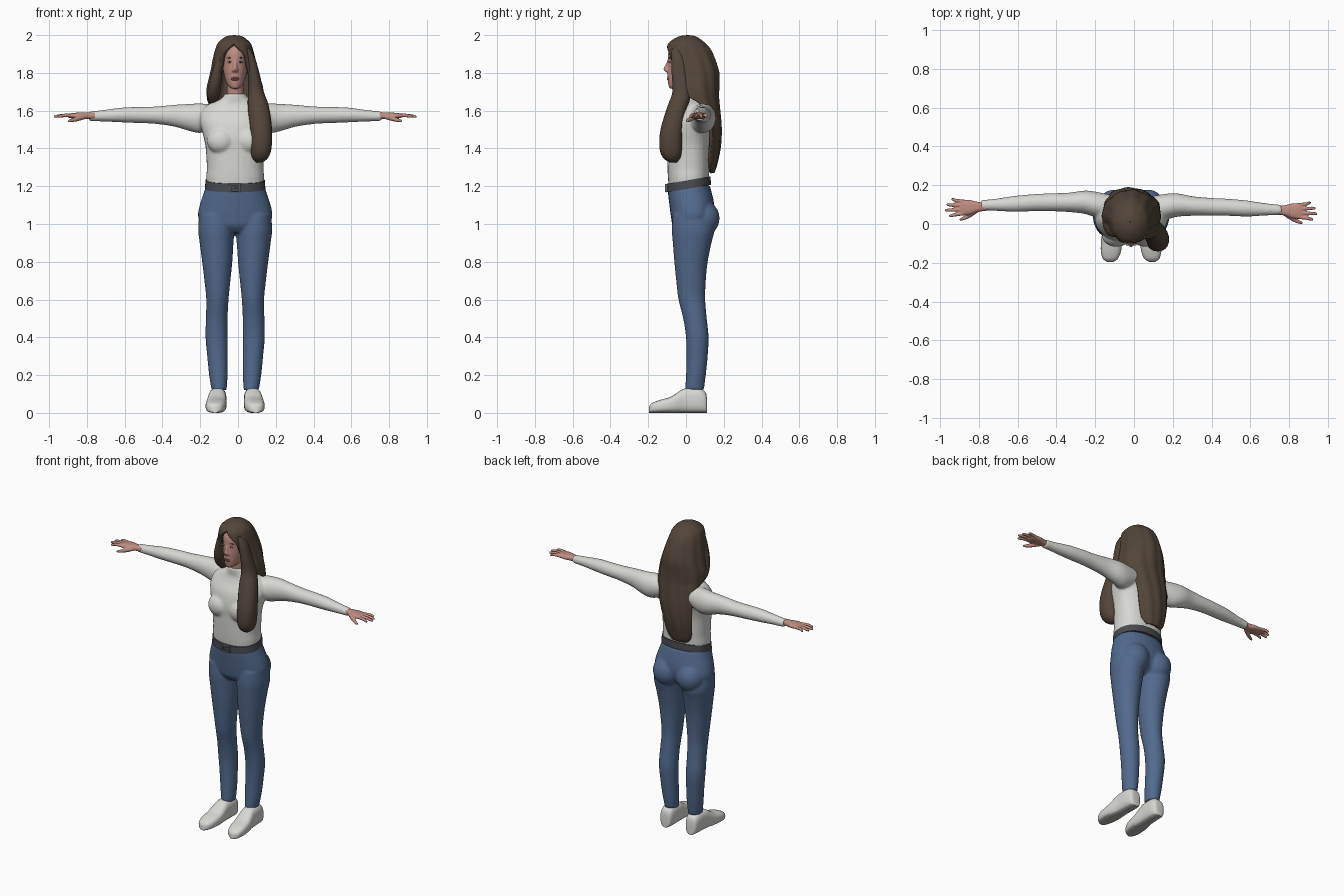
import bpy, bmesh, math
from mathutils import Matrix, Vector

cube = bpy.data.objects.get("Cube")
if cube:
    bpy.data.objects.remove(cube, do_unlink=True)

MID = -0.015          # body centre line
SIDES = (-1, 1)       # right, left


def material(name, r, g, b):
    m = bpy.data.materials.new(name)
    m.use_nodes = True
    m.diffuse_color = (r, g, b, 1)
    node = next(n for n in m.node_tree.nodes if n.type == 'BSDF_PRINCIPLED')
    node.inputs["Base Color"].default_value = (r, g, b, 1)
    node.inputs["Roughness"].default_value = 0.8
    return m


skin = material("skin", .52, .27, .22)
lip = material("lip rose", .36, .13, .12)
eye_white = material("eye white", .5, .42, .38)
dark_brown = material("dark brown", .04, .025, .018)
hair_brown = material("hair brown", .085, .06, .042)
knit = material("off white", .68, .68, .65)
denim = material("denim blue", .085, .145, .27)
leather = material("belt grey", .065, .07, .08)
steel = material("buckle grey", .2, .2, .21)
rubber = material("sole grey", .42, .42, .4)


def spline(rows, steps=4):
    """Smoothly resample a list of number tuples."""
    out = []
    last = len(rows) - 1
    for i in range(last):
        a, b, c, d = (Vector(rows[min(max(j, 0), last)]) for j in range(i - 1, i + 3))
        for k in range(steps):
            t = k / steps
            out.append(b + ((c - a) * t + (2 * a - 5 * b + 4 * c - d) * t ** 2
                            + (3 * (b - c) + d - a) * t ** 3) / 2)
    return out + [Vector(rows[last])]


def loft(bm, rows, axis='z', power=2, sides=28):
    """Skin rows of (position, centre a, centre b, radius a, radius b) along an axis."""
    rings = []
    for t, ca, cb, ra, rb in spline(rows):
        ring = []
        for i in range(sides):
            ang = math.tau * i / sides
            c, s = math.cos(ang), math.sin(ang)
            a = ca + ra * math.copysign(abs(c) ** (2 / power), c)
            b = cb + rb * math.copysign(abs(s) ** (2 / power), s)
            ring.append(bm.verts.new({'x': (t, a, b), 'y': (a, t, b), 'z': (a, b, t)}[axis]))
        rings.append(ring)
    for lo, hi in zip(rings, rings[1:]):
        for i in range(sides):
            j = (i + 1) % sides
            bm.faces.new((lo[i], lo[j], hi[j], hi[i]))
    bm.faces.new(rings[0])
    bm.faces.new(rings[-1])


def body(rows):
    """Rows of (height, half width, front, back) on the centre line."""
    return [(z, MID, (f + b) / 2, w, (b - f) / 2) for z, w, f, b in rows]


def ball(bm, centre, radii):
    bmesh.ops.create_uvsphere(bm, u_segments=20, v_segments=12, radius=1,
                              matrix=Matrix.LocRotScale(Vector(centre), None, Vector(radii)))


def box(bm, centre, size):
    bmesh.ops.create_cube(bm, size=1, matrix=Matrix.LocRotScale(Vector(centre), None, Vector(size)))


def finish(bm, name, mats, voxel=0, relax=3):
    """Make the object; a voxel size fuses its overlapping volumes."""
    bmesh.ops.recalc_face_normals(bm, faces=bm.faces)
    mesh = bpy.data.meshes.new(name)
    bm.to_mesh(mesh)
    bm.free()
    ob = bpy.data.objects.new(name, mesh)
    bpy.context.collection.objects.link(ob)
    for m in mats:
        mesh.materials.append(m)
    if voxel:
        fuse = ob.modifiers.new("fuse", 'REMESH')
        fuse.mode = 'VOXEL'
        fuse.voxel_size = voxel
        fuse.use_smooth_shade = True
        soft = ob.modifiers.new("relax", 'SMOOTH')
        soft.iterations = relax
    else:
        bpy.ops.object.select_all(action='DESELECT')
        ob.select_set(True)
        bpy.context.view_layer.objects.active = ob
        bpy.ops.object.shade_smooth_by_angle(angle=math.radians(40))
    return ob


# Jeans: pelvis, seat and legs
bm = bmesh.new()
loft(bm, body([(.955, .1, -.04, .08), (.99, .17, -.07, .13), (1.04, .197, -.08, .15),
               (1.1, .188, -.088, .15), (1.16, .168, -.095, .138), (1.205, .154, -.097, .126)]), power=2.2)
leg = [(.12, .045, .125, -.005, .095), (.2, .04, .138, 0, .105), (.3, .04, .148, .003, .115),
       (.4, .04, .157, 0, .12), (.5, .04, .155, -.015, .11), (.6, .035, .153, -.04, .102),
       (.7, .025, .163, -.052, .105), (.8, .015, .175, -.062, .115), (.9, .009, .188, -.07, .135),
       (.97, .006, .196, -.075, .15), (1.05, .02, .19, -.07, .13)]
for s in SIDES:
    loft(bm, [(z, MID + s * (i + o) / 2, (f + b) / 2, (o - i) / 2, (b - f) / 2) for z, i, o, f, b in leg])
    ball(bm, (MID + s * .085, .09, 1.03), (.09, .088, .095))
finish(bm, "jeans", [denim], .008, 4)

# Sweater: trunk, bust and sleeves
bm = bmesh.new()
loft(bm, body([(1.2, .15, -.092, .12), (1.25, .153, -.096, .122), (1.3, .15, -.098, .124),
               (1.4, .156, -.1, .125), (1.45, .165, -.102, .13), (1.5, .178, -.095, .14),
               (1.55, .188, -.08, .15), (1.6, .178, -.05, .15), (1.635, .14, -.035, .138),
               (1.66, .08, -.035, .105), (1.69, .054, -.036, .075)]), power=2.3)
sleeve = [(.1, .085, 1.57, .06, .06), (.18, .095, 1.56, .066, .078), (.24, .105, 1.564, .06, .072),
          (.32, .102, 1.573, .05, .058), (.42, .1, 1.576, .046, .046), (.5, .098, 1.577, .044, .043),
          (.6, .092, 1.577, .041, .039), (.7, .087, 1.573, .031, .03), (.775, .085, 1.57, .026, .025)]
for s in SIDES:
    loft(bm, [(MID + s * d, y - s * .012 * min(1, d / .4), z, ry, rz) for d, y, z, ry, rz in sleeve], 'x')
    ball(bm, (MID + s * .075, -.062, 1.44), (.075, .056, .07))
finish(bm, "sweater", [knit], .008)

# Belt, dipping toward the front, with its buckle
bm = bmesh.new()
loft(bm, body([(1.185, .16, -.102, .132), (1.23, .157, -.102, .13)]), power=2.2, sides=48)
for v in bm.verts:
    v.co.z += .17 * v.co.y
finish(bm, "belt", [leather])
bm = bmesh.new()
for s in SIDES:
    box(bm, (MID + s * .023, -.104, 1.19), (.008, .014, .042))
    box(bm, (MID, -.104, 1.19 + s * .018), (.05, .014, .007))
box(bm, (MID + .01, -.105, 1.19), (.03, .012, .006))
finish(bm, "buckle", [steel])

# Shoes: (y, centre, half width, height)
shoe = [(.112, .092, .02, .06), (.104, .092, .036, .108), (.07, .092, .045, .13), (0, .094, .047, .13),
        (-.03, .096, .049, .118), (-.08, .1, .054, .086), (-.14, .104, .052, .068),
        (-.18, .107, .038, .052), (-.195, .108, .016, .034)]
for s, side in zip(SIDES, ("right", "left")):
    bm = bmesh.new()
    loft(bm, [(y, MID + s * c, h / 2, w, h / 2) for y, c, w, h in shoe], 'y', power=2.8)
    for f in bm.faces:
        f.material_index = int(f.calc_center_median().z < .01)
    finish(bm, side + "_shoe", [knit, rubber])

    # Hand: palm, four fingers and a lowered thumb
    bm = bmesh.new()
    hy = .077 - s * .009
    loft(bm, [(MID + s * d, hy + dy, 1.573, ry, rz) for d, dy, ry, rz in
              ((.74, .003, .02, .018), (.79, .002, .026, .018), (.83, 0, .038, .017),
               (.87, -.002, .04, .013), (.885, -.002, .036, .008))], 'x', power=2.4)
    for off, tip in ((-.032, .94), (-.011, .96), (.01, .952), (.03, .928)):
        loft(bm, [(MID + s * d, hy + off * k, z, r, r) for d, k, z, r in
                  ((.85, 1, 1.573, .009), (.9, 1.15, 1.575, .0095),
                   (tip - .01, 1.35, 1.57, .008), (tip, 1.4, 1.568, .004))], 'x', sides=12)
    loft(bm, [(MID + s * d, hy - dy, z, r, r) for d, dy, z, r in
              ((.79, .015, 1.568, .012), (.83, .04, 1.558, .013),
               (.865, .057, 1.549, .01), (.885, .063, 1.545, .005))], 'x', sides=12)
    finish(bm, side + "_hand", [skin], .004, 2)

# Head, neck and nose
bm = bmesh.new()
loft(bm, body([(1.716, .015, -.085, -.05), (1.73, .036, -.092, 0), (1.76, .051, -.097, .05),
               (1.8, .061, -.098, .08), (1.85, .068, -.096, .1), (1.9, .068, -.095, .11),
               (1.94, .057, -.08, .09), (1.965, .034, -.05, .06)]))
loft(bm, body([(1.62, .05, -.03, .07), (1.69, .045, -.03, .065), (1.78, .044, -.04, .065)]))
loft(bm, [(1.87, MID, -.09, .007, .008), (1.84, MID, -.098, .009, .012),
          (1.82, MID, -.104, .012, .016), (1.805, MID, -.098, .011, .011)], sides=16)
for s in SIDES:
    ball(bm, (MID + s * .011, -.1, 1.813), (.008, .01, .007))
finish(bm, "head", [skin], .005)

# Eyes, brows and lips
for s, side in zip(SIDES, ("right", "left")):
    for part, mat, y, z, radii in (("eye", eye_white, -.086, 1.858, (.013, .005, .006)),
                                   ("iris", dark_brown, -.0895, 1.858, (.005, .003, .005)),
                                   ("brow", hair_brown, -.086, 1.88, (.017, .005, .003))):
        bm = bmesh.new()
        ball(bm, (MID + s * .028, y, z), radii)
        finish(bm, side + "_" + part, [mat])
bm = bmesh.new()
for s in SIDES:
    ball(bm, (MID, -.0945, 1.769 + s * .004), (.021 - s * .001, .006, .005))
finish(bm, "lips", [lip])

# Hair sheet: (z, centre x, half width, front, back, right opening, left opening in degrees)
sheet = [(1.988, -.02, .01, 0, .02, 0, 0), (1.982, -.02, .05, -.045, .06, 0, 0),
         (1.955, -.02, .085, -.09, .1, 0, 0), (1.93, -.02, .097, -.103, .125, 18, 12),
         (1.89, -.02, .108, -.105, .147, 36, 34), (1.8, -.017, .128, -.094, .175, 42, 40),
         (1.72, -.015, .148, -.085, .174, 58, 50), (1.66, -.012, .15, -.06, .174, 88, 80),
         (1.6, -.015, .145, -.02, .18, 112, 110), (1.5, -.025, .135, -.01, .188, 118, 118),
         (1.4, -.035, .122, -.01, .182, 118, 118), (1.31, -.04, .105, 0, .163, 122, 122),
         (1.275, -.04, .08, .02, .15, 135, 135)]
bm = bmesh.new()
COLS = 64
grid = []
for z, cx, w, front, back, ar, al in spline(sheet):
    rx, ry = max(.001, w - .012), max(.001, (back - front) / 2 - .012)
    start, end = math.radians(max(0, al)), math.tau - math.radians(max(0, ar))
    line = []
    for i in range(COLS + 1):
        ang = start + (end - start) * i / COLS
        lock = 1 + .022 * math.sin(11 * ang + 7 * z) * min(1, (2 - z) * 8)
        line.append(bm.verts.new((cx + rx * lock * math.sin(ang),
                                  (front + back) / 2 - ry * lock * math.cos(ang), z)))
    grid.append(line)
for lo, hi in zip(grid, grid[1:]):
    for i in range(COLS):
        bm.faces.new((lo[i], lo[i + 1], hi[i + 1], hi[i]))
bmesh.ops.remove_doubles(bm, verts=bm.verts, dist=.0005)
hair = finish(bm, "hair", [hair_brown])
thick = hair.modifiers.new("thickness", 'SOLIDIFY')
thick.thickness = .024
thick.offset = 0

# Long lock over the left shoulder, short lock beside the right cheek
locks = {"left_lock": [(1.93, .05, -.045, .012, .03), (1.88, .068, -.042, .022, .036),
                       (1.8, .083, -.034, .03, .042), (1.7, .095, -.022, .042, .05),
                       (1.62, .108, -.045, .056, .054), (1.5, .122, -.075, .058, .06),
                       (1.4, .121, -.08, .056, .06), (1.35, .117, -.075, .042, .046),
                       (1.325, .112, -.068, .016, .018)],
         "right_lock": [(1.92, -.085, -.04, .012, .025), (1.85, -.102, -.032, .022, .036),
                        (1.75, -.12, -.015, .033, .042), (1.68, -.13, .02, .032, .042),
                        (1.635, -.13, .05, .014, .024)]}
for name, rows in locks.items():
    bm = bmesh.new()
    loft(bm, rows, power=2.2)
    finish(bm, name, [hair_brown])
